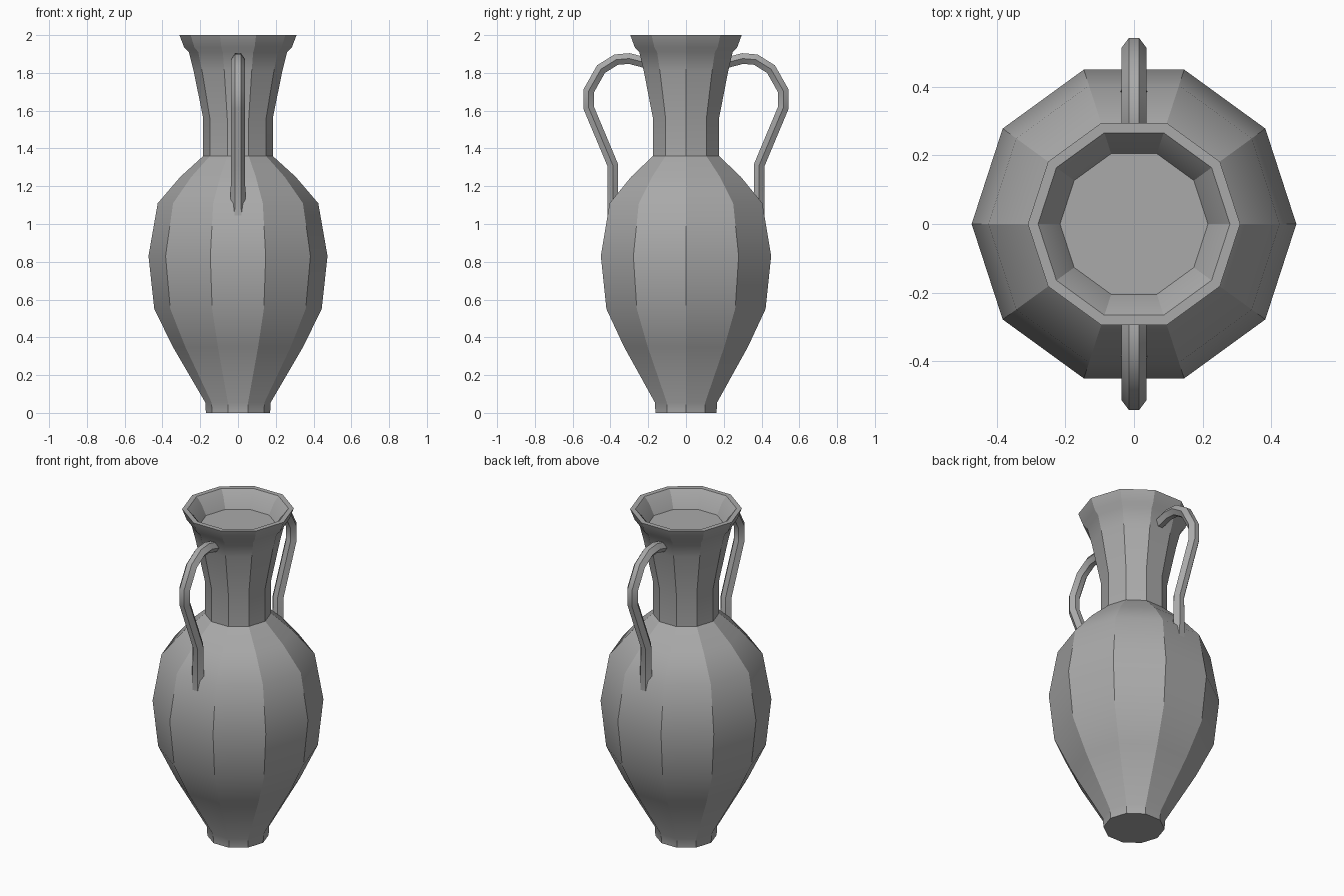
import bpy, bmesh, math
from mathutils import Vector

cube = bpy.data.objects.get("Cube")
if cube:
    bpy.data.objects.remove(cube, do_unlink=True)

grey = bpy.data.materials.new("grey clay")
grey.use_nodes = True
colour = (0.4, 0.4, 0.4, 1)
grey.diffuse_color = colour
grey.node_tree.nodes["Principled BSDF"].inputs["Base Color"].default_value = colour


def loft(name, rings, sharp_angle):
    """Skin a list of closed rings, cap both ends; lengthwise edges stay sharp."""
    bm = bmesh.new()
    loops = [[bm.verts.new(p) for p in ring] for ring in rings]
    n = len(rings[0])
    for a, b in zip(loops, loops[1:]):
        for i in range(n):
            j = (i + 1) % n
            bm.faces.new((a[i], a[j], b[j], b[i]))
    bm.faces.new(loops[0])
    bm.faces.new(loops[-1])
    bmesh.ops.recalc_face_normals(bm, faces=bm.faces)
    for f in bm.faces:
        f.smooth = True
    for e in bm.edges:
        e.smooth = e.calc_face_angle(0) < math.radians(sharp_angle)
    for a, b in zip(loops, loops[1:]):
        for v, w in zip(a, b):
            bm.edges.get((v, w)).smooth = False
    mesh = bpy.data.meshes.new(name)
    bm.to_mesh(mesh)
    bm.free()
    mesh.materials.append(grey)
    obj = bpy.data.objects.new(name, mesh)
    bpy.context.collection.objects.link(obj)
    return obj


def decagon(r, z):
    return [Vector((r * math.cos(math.tau * i / 10), r * math.sin(math.tau * i / 10), z))
            for i in range(10)]


# Vase: foot, belly, shoulder, neck, lip and shallow mouth (radius, height)
profile = [(0.17, 0), (0.173, 0.055), (0.345, 0.35), (0.443, 0.55), (0.474, 0.83),
           (0.425, 1.11), (0.305, 1.25), (0.184, 1.36), (0.184, 1.56), (0.235, 1.81),
           (0.26, 1.91), (0.285, 1.935), (0.31, 2.0), (0.28, 2.0), (0.25, 1.965),
           (0.216, 1.9)]
loft("vase_body", [decagon(r, z) for r, z in profile], 33)

# Handles: flattened hexagon swept along a bent path (distance out, height, width)
path = [(0.387, 1.03, 0.042), (0.387, 1.31, 0.036), (0.515, 1.615, 0.036),
        (0.515, 1.705, 0.036), (0.45, 1.82, 0.036), (0.37, 1.87, 0.036),
        (0.30, 1.876, 0.036), (0.22, 1.855, 0.036)]
half_thick = 0.028


def handle(name, side):
    pts = [Vector((0, side * y, z)) for y, z, w in path]
    rings = []
    for i, p in enumerate(pts):
        before = (p - pts[i - 1]).normalized() if i else Vector()
        after = (pts[i + 1] - p).normalized() if i + 1 < len(pts) else Vector()
        along = (before + after).normalized()
        across = Vector((1, 0, 0)).cross(along)
        stretch = 1 / along.dot(after if i + 1 < len(pts) else before)
        w, t = path[i][2], half_thick * stretch
        section = [(1, 0), (0.42, 1), (-0.42, 1), (-1, 0), (-0.42, -1), (0.42, -1)]
        rings.append([p + Vector((u * w, 0, 0)) + across * v * t for u, v in section])
    return loft(name, rings, 50)


handle("front_handle", -1)
handle("back_handle", 1)
